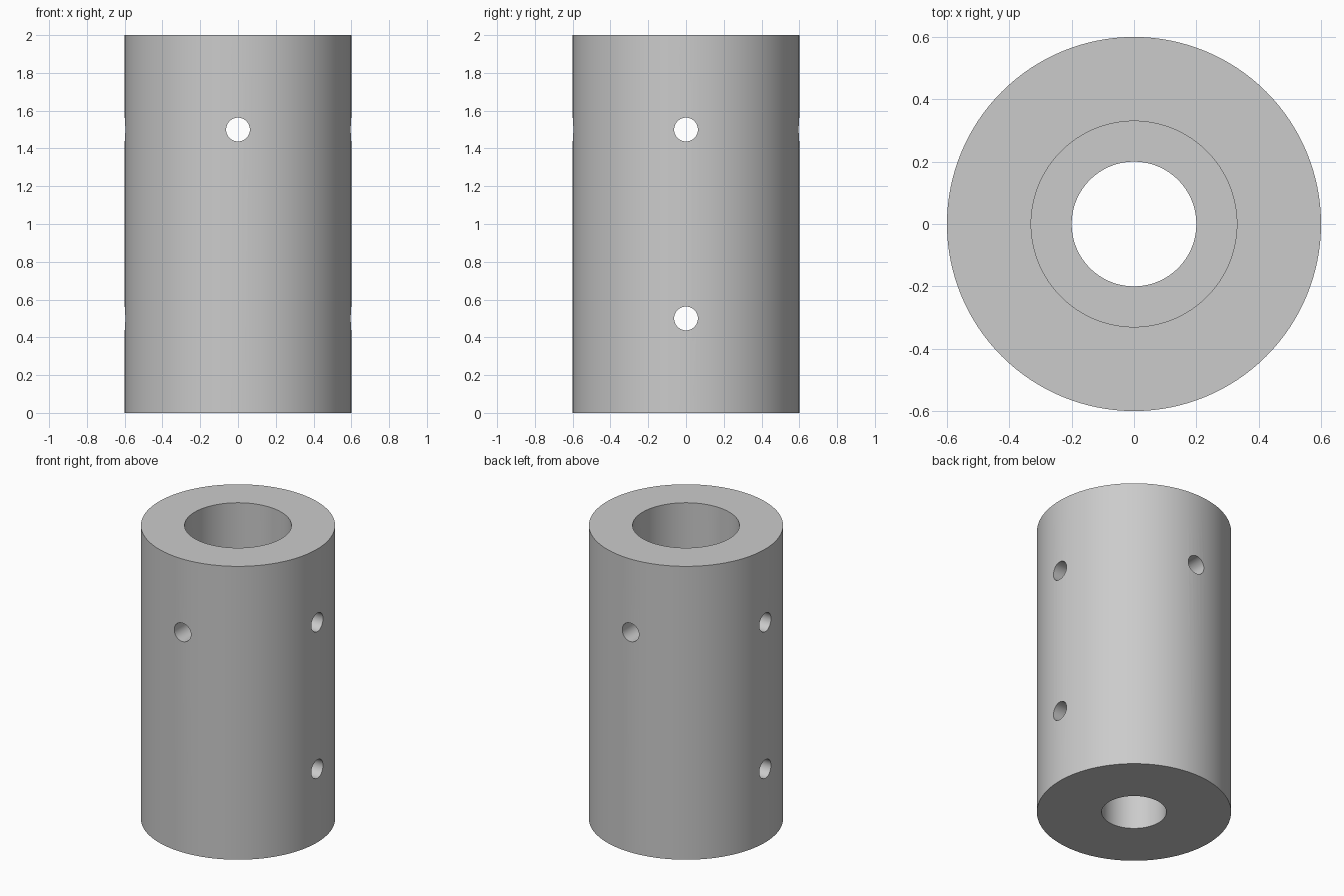
import bpy
import math

cube = bpy.data.objects.get("Cube")
if cube:
    bpy.data.objects.remove(cube, do_unlink=True)

OUTER_R, WIDE_BORE_R, NARROW_BORE_R, PIN_R = 0.6, 0.33, 0.2, 0.063
HEIGHT, STEP_Z = 2.0, 1.0

# Plain grey metal
grey = bpy.data.materials.new("grey metal")
grey.use_nodes = True
colour = (0.6, 0.6, 0.6, 1)
grey.diffuse_color = colour
grey.node_tree.nodes["Principled BSDF"].inputs["Base Color"].default_value = colour


def cylinder(name, radius, depth, centre, rotation=(0, 0, 0), sides=128):
    bpy.ops.mesh.primitive_cylinder_add(
        vertices=sides, radius=radius, depth=depth, location=centre, rotation=rotation)
    obj = bpy.context.object
    obj.name = name
    obj.data.materials.append(grey)
    return obj


def drill(body, cutter):
    cutter.hide_render = True
    mod = body.modifiers.new(cutter.name, "BOOLEAN")
    mod.operation = "DIFFERENCE"
    mod.solver = "EXACT"
    mod.object = cutter
    bpy.ops.object.select_all(action="DESELECT")
    body.select_set(True)
    bpy.context.view_layer.objects.active = body
    bpy.ops.object.modifier_apply(modifier=mod.name)
    bpy.data.objects.remove(cutter, do_unlink=True)


# Coupling sleeve
sleeve = cylinder("coupling_sleeve", OUTER_R, HEIGHT, (0, 0, HEIGHT / 2))

# Stepped bore: narrow all the way through, wide in the upper half
drill(sleeve, cylinder("narrow_bore", NARROW_BORE_R, 3, (0, 0, HEIGHT / 2)))
drill(sleeve, cylinder("wide_bore", WIDE_BORE_R, HEIGHT, (0, 0, STEP_Z + HEIGHT / 2)))

# Cross holes: side to side in both halves, front to back in the upper half
quarter = math.pi / 2
for name, z, turn in (("lower_side_hole", 0.5, (0, quarter, 0)),
                      ("upper_side_hole", 1.5, (0, quarter, 0)),
                      ("upper_front_hole", 1.5, (quarter, 0, 0))):
    drill(sleeve, cylinder(name, PIN_R, 2, (0, 0, z), turn, 48))

sleeve.select_set(True)
bpy.context.view_layer.objects.active = sleeve
bpy.ops.object.shade_smooth_by_angle(angle=math.radians(30))
